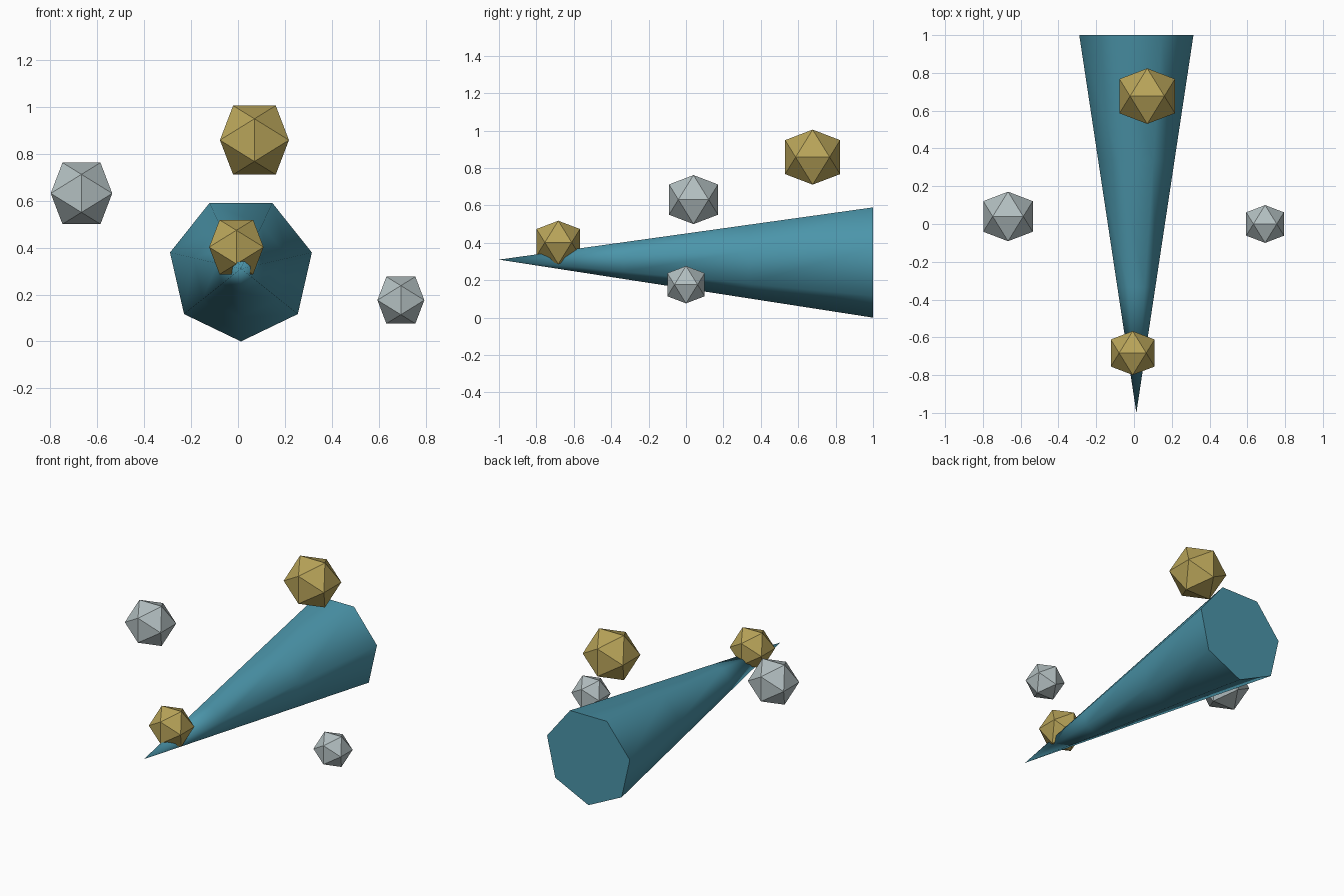
import bpy, bmesh, math

if "Cube" in bpy.data.objects:
    bpy.data.objects.remove(bpy.data.objects["Cube"])

def material(name, rgb):
    m = bpy.data.materials.new(name)
    m.diffuse_color = (*rgb, 1)
    m.use_nodes = True
    m.node_tree.nodes["Principled BSDF"].inputs["Base Color"].default_value = m.diffuse_color
    return m

teal = material("teal", (0.07, 0.30, 0.40))
gold = material("gold", (0.48, 0.37, 0.10))
silver = material("silver", (0.45, 0.52, 0.53))

def finish(name, bm, mat):
    bmesh.ops.recalc_face_normals(bm, faces=bm.faces[:])
    me = bpy.data.meshes.new(name)
    bm.to_mesh(me)
    bm.free()
    me.materials.append(mat)
    ob = bpy.data.objects.new(name, me)
    bpy.context.collection.objects.link(ob)
    return ob

# Seven-sided cone lying along y, tip at the front, in three length segments
SIDES, R, CX, CZ = 7, 0.31, 0.0125, 0.31
bm = bmesh.new()
tip = bm.verts.new((CX, -1, CZ))
rings = []
for t in (1 / 3, 2 / 3, 1):
    angles = [-math.pi / 2 + 2 * math.pi * i / SIDES for i in range(SIDES)]
    rings.append([bm.verts.new((CX + R * t * math.cos(a), -1 + 2 * t,
                                CZ + R * t * math.sin(a))) for a in angles])
for i in range(SIDES):
    j = (i + 1) % SIDES
    bm.faces.new((tip, rings[0][i], rings[0][j]))
    for a, b in zip(rings, rings[1:]):
        bm.faces.new((a[i], b[i], b[j], a[j]))
bm.faces.new(rings[-1])
cone = finish("cone_body", bm, teal)
bpy.context.view_layer.objects.active = cone
cone.select_set(True)
bpy.ops.object.shade_smooth_by_angle(angle=math.radians(60))

# Flat-faced icosahedra, each as the hull of three golden rectangles
def icosahedron(name, centre, half, mat):
    bm = bmesh.new()
    short = half / ((1 + math.sqrt(5)) / 2)
    for s in (-1, 1):
        for t in (-1, 1):
            p = (s * short, 0, t * half)
            for k in range(3):
                bm.verts.new(p[-k:] + p[:-k] if k else p)
    bmesh.ops.convex_hull(bm, input=bm.verts[:])
    finish(name, bm, mat).location = centre

icosahedron("large_gold_gem", (0.07, 0.677, 0.858), 0.147, gold)
icosahedron("small_gold_gem", (-0.007, -0.683, 0.402), 0.116, gold)
icosahedron("left_silver_gem", (-0.667, 0.04, 0.631), 0.131, silver)
icosahedron("right_silver_gem", (0.694, 0.0, 0.176), 0.1, silver)
